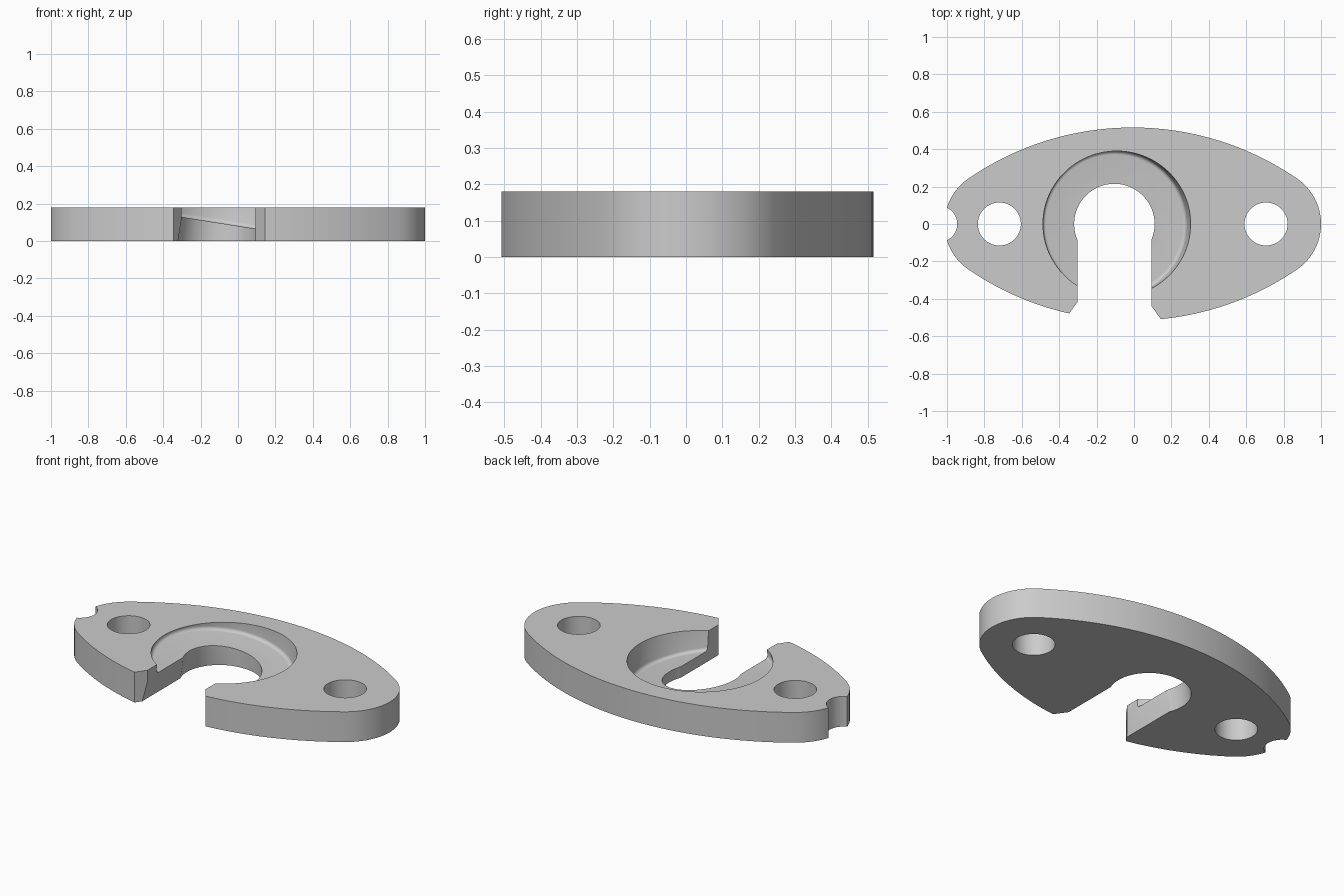
import bpy, bmesh
from math import sin, cos, pi, radians, asin, atan2, hypot
from mathutils import Matrix

old = bpy.data.objects.get("Cube")
if old:
    bpy.data.objects.remove(old, do_unlink=True)

THICK = 0.18
TILT = radians(9)
BORE = (-0.105, 0.0, 0.097)   # centre of the sloping pocket floor


def arc(cx, cy, r, a0, a1, n):
    return [(cx + r * cos(a0 + (a1 - a0) * i / n),
             cy + r * sin(a0 + (a1 - a0) * i / n)) for i in range(n + 1)]


def stack(name, rings):
    """Closed solid through a list of equal-length 3D rings, bottom to top."""
    bm = bmesh.new()
    loops = [[bm.verts.new(p) for p in ring] for ring in rings]
    for low, high in zip(loops, loops[1:]):
        for i in range(len(low)):
            j = (i + 1) % len(low)
            bm.faces.new((low[i], low[j], high[j], high[i]))
    bm.faces.new(loops[0][::-1])
    bm.faces.new(loops[-1])
    bmesh.ops.recalc_face_normals(bm, faces=bm.faces)
    mesh = bpy.data.meshes.new(name)
    bm.to_mesh(mesh)
    bm.free()
    ob = bpy.data.objects.new(name, mesh)
    bpy.context.collection.objects.link(ob)
    return ob


def prism(name, outline, z0, z1):
    return stack(name, [[(x, y, z) for x, y in outline] for z in (z0, z1)])


def circle(r, n=96, cx=0.0):
    return arc(cx, 0, r, 0, 2 * pi, n)[:-1]


# Flange outline: two broad arcs blended into round ends
MID, END, END_R, HALF = -0.007, 0.713, 0.294, 0.516
big_r = (END ** 2 + HALF ** 2 - END_R ** 2) / (2 * (HALF - END_R))
t = atan2(big_r - HALF, END)
outline = arc(MID + END, 0, END_R, -t, t, 24)
outline += arc(MID, HALF - big_r, big_r, t, pi - t, 32)[1:-1]
outline += arc(MID - END, 0, END_R, pi - t, pi + t, 24)
outline += arc(MID, big_r - HALF, big_r, pi + t, 2 * pi - t, 32)[1:-1]
flange = prism("flange_plate", outline, 0, THICK)

# Bolt holes and the end notch
cutters = [prism("bolt_hole_cutter", circle(0.115, 64, MID + s * END), -0.1, 0.4)
           for s in (-1, 1)]
cutters.append(prism("notch_cutter", circle(0.097, 64, -1.042), -0.1, 0.4))

# Tilted round pocket with a filleted floor edge
R, F = 0.39, 0.02
levels = [(R - F + F * sin(a), F - F * cos(a))
          for a in (i * pi / 12 for i in range(7))] + [(R, 0.4)]
pocket = stack("pocket_cutter",
               [[(x, y, z) for x, y in circle(r, 128)] for r, z in levels])
lean = Matrix.Translation(BORE) @ Matrix.Rotation(TILT, 4, 'Y')
pocket.data.transform(lean)
cutters.append(pocket)

# Keyhole opening: upright with flared mouth, and a leaning one below the floor
HOLE_R, SLOT = 0.215, 0.198
a = asin((HOLE_R ** 2 - SLOT ** 2) ** 0.5 / HOLE_R)
bore = arc(0, 0, HOLE_R, -a, pi + a, 64)
mouth = [(-SLOT, -0.418), (-SLOT - 0.2, -0.698), (SLOT + 0.2, -0.718), (SLOT, -0.438)]
upright = prism("opening_cutter", bore + mouth, -0.1, 0.4)
upright.data.transform(Matrix.Translation((BORE[0], 0, 0)))
cutters.append(upright)
leaning = prism("leaning_opening_cutter",
                bore + [(-SLOT, -0.75), (SLOT, -0.75)], -0.3, 0.002)
leaning.data.transform(lean)
cutters.append(leaning)

# Cut the plate
bpy.context.view_layer.objects.active = flange
for cutter in cutters:
    cutter.hide_render = True
    mod = flange.modifiers.new(cutter.name, 'BOOLEAN')
    mod.operation, mod.solver, mod.object = 'DIFFERENCE', 'EXACT', cutter
    bpy.ops.object.modifier_apply(modifier=mod.name)
    bpy.data.objects.remove(cutter, do_unlink=True)

# Plain grey finish
grey = bpy.data.materials.new("plain_grey")
grey.use_nodes = True
colour = (0.6, 0.6, 0.6, 1)
grey.diffuse_color = colour
grey.node_tree.nodes["Principled BSDF"].inputs["Base Color"].default_value = colour
flange.data.materials.clear()
flange.data.materials.append(grey)

bpy.ops.object.select_all(action='DESELECT')
flange.select_set(True)
bpy.ops.object.shade_smooth_by_angle(angle=radians(25))
